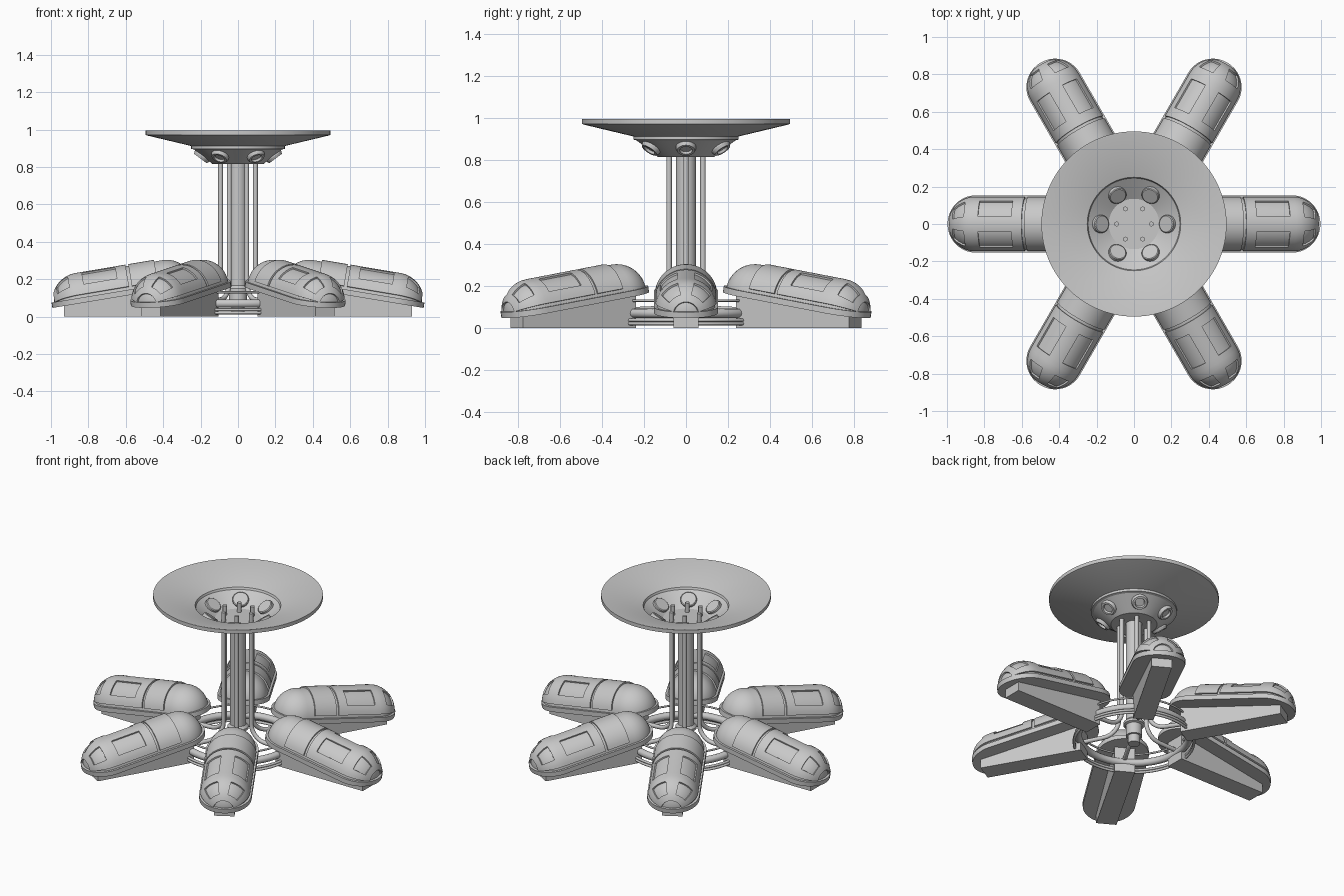
import bpy, bmesh, math
from mathutils import Matrix, Vector
from math import sin, cos, pi, radians

if "Cube" in bpy.data.objects:
    bpy.data.objects.remove(bpy.data.objects["Cube"])

MAT = bpy.data.materials.new("light_grey")
MAT.diffuse_color = (0.58, 0.58, 0.58, 1)
MAT.use_nodes = True
MAT.node_tree.nodes["Principled BSDF"].inputs["Base Color"].default_value = MAT.diffuse_color


def finish(name, bm, thick=0, angle=35, recalc=True):
    if recalc:
        bmesh.ops.recalc_face_normals(bm, faces=bm.faces)
    me = bpy.data.meshes.new(name)
    bm.to_mesh(me)
    bm.free()
    me.materials.append(MAT)
    ob = bpy.data.objects.new(name, me)
    bpy.context.collection.objects.link(ob)
    bpy.ops.object.select_all(action='DESELECT')
    ob.select_set(True)
    bpy.context.view_layer.objects.active = ob
    if thick:
        m = ob.modifiers.new("thickness", 'SOLIDIFY')
        m.thickness, m.offset = thick, 0
        bpy.ops.object.modifier_apply(modifier=m.name)
    bpy.ops.object.shade_smooth_by_angle(angle=radians(angle))
    return ob


def grid(bm, rows, closed_u=False, closed_v=False, keep=None):
    vs = [[bm.verts.new(p) for p in r] for r in rows]
    n, m = len(vs), len(vs[0])
    for i in range(n if closed_u else n - 1):
        for j in range(m if closed_v else m - 1):
            if keep is None or keep(i, j):
                a, b = (i + 1) % n, (j + 1) % m
                bm.faces.new((vs[i][j], vs[a][j], vs[a][b], vs[i][b]))


def lathe(name, profile, seg=64, closed=False, angle=20):
    bm = bmesh.new()
    grid(bm, [[(r * cos(2 * pi * k / seg), r * sin(2 * pi * k / seg), z) for r, z in profile]
              for k in range(seg)], closed_u=True, closed_v=closed)
    bmesh.ops.remove_doubles(bm, verts=bm.verts, dist=1e-5)
    return finish(name, bm, angle=angle)


def ring(name, R, r, z, n=12):
    return lathe(name, [(R + r * cos(2 * pi * k / n), z + r * sin(2 * pi * k / n))
                        for k in range(n)], closed=True, angle=60)


def six(ob, local=Matrix()):
    """Repeat a part six times around the centre, sharing its mesh."""
    for k in range(6):
        o = ob if k == 0 else ob.copy()
        if k:
            bpy.context.collection.objects.link(o)
        o.name = f"{ob.name.split('.')[0]}_{k + 1}" if k else ob.name
        o.matrix_world = Matrix.Rotation(k * pi / 3, 4, 'Z') @ local


# ---- dish with a bowl in the middle
lathe("dish", [(0, .815), (.135, .815), (.235, .893), (.25, .897), (.25, .912), (.485, .968),
               (.495, .972), (.495, .995), (.487, .995), (.25, .925), (.245, .912),
               (.135, .84), (0, .84)], seg=96)

# ---- portholes through the bowl wall
port = lathe("porthole", [(0, -.026), (.043, -.026), (.048, -.022), (.048, .012), (.042, .026),
                          (.03, .026), (.026, .014), (0, .014)], seg=32)
normal = Vector((.6, 0, -.8))
six(port, Matrix.Translation((.186, 0, .866)) @ normal.to_track_quat('Z', 'Y').to_matrix().to_4x4())

# ---- central column
lathe("column", [(0, .01), (.036, .01), (.036, .06), (.048, .06), (.048, .13), (.062, .135),
                 (.062, .15), (.048, .165), (.048, .825), (0, .825)], seg=32)

# ---- rods that bend outward at the foot
path = [(.093, .9), (.093, .19)]
path += [(.193 - .1 * cos(a), .19 - .1 * sin(a)) for a in [radians(15 * k) for k in range(1, 7)]]
path += [(.33, .085)]
bm = bmesh.new()
rows = []
for i, (x, z) in enumerate(path):
    p, q = path[max(i - 1, 0)], path[min(i + 1, len(path) - 1)]
    t = Vector((q[0] - p[0], 0, q[1] - p[1])).normalized()
    side = Vector((t.z, 0, -t.x))
    rows.append([Vector((x, 0, z)) + .013 * (cos(a) * side + sin(a) * Vector((0, 1, 0)))
                 for a in [2 * pi * k / 12 for k in range(12)]])
grid(bm, rows, closed_v=True)
bmesh.ops.holes_fill(bm, edges=[e for e in bm.edges if e.is_boundary], sides=0)
six(finish("rod", bm, angle=40))

# ---- rings round the base
ring("thick_ring", .325, .022, .07)
ring("lower_ring", .35, .008, .02, 8)
ring("middle_ring", .35, .008, .037, 8)
ring("upper_ring", .33, .006, .13, 8)

# ---- pods: half capsules, tilted down outward
L, R = .235, .14
TILT = Matrix.Translation((.612, 0, .125)) @ Matrix.Rotation(radians(9.5), 4, 'Y')


def surf(s, t, rad):
    """Capsule point: past +-L the station s turns into an angle over the end."""
    over = s - L if s > L else s + L if s < -L else 0
    x, rho = max(-L, min(L, s)) + rad * sin(over), rad * cos(over)
    return (x, rho * cos(t), rho * sin(t))


def frange(a, b, n):
    return [a + (b - a) * k / n for k in range(n + 1)]


bm = bmesh.new()
stations = frange(-L - pi / 2, -L, 10) + frange(L, L + pi / 2, 10)
grid(bm, [[surf(s, t, R) for t in frange(0, pi, 28)] for s in stations])
bmesh.ops.remove_doubles(bm, verts=bm.verts, dist=1e-5)
bmesh.ops.holes_fill(bm, edges=[e for e in bm.edges if e.is_boundary], sides=0)
six(finish("pod_body", bm), TILT)

# ---- raised shells over the pods, with window openings left out
half = frange(12, 34, 3) + frange(34, 74, 5)[1:] + [82, 90]
thetas = [radians(d) for d in half + [180 - d for d in reversed(half[:-1])]]


def shell(name, stations, windows):
    def keep(i, j):
        s = (stations[i] + stations[i + 1]) / 2
        t = math.degrees((thetas[j] + thetas[j + 1]) / 2)
        t = min(t, 180 - t)
        return not any(a < s < b and 34 < t < 74 for a, b in windows)
    b = bmesh.new()
    grid(b, [[surf(s, t, R + .003) for t in thetas] for s in stations], keep=keep)
    bmesh.ops.delete(b, geom=[v for v in b.verts if not v.link_faces], context='VERTS')
    six(finish(name, b, thick=.012), TILT)


shell("pod_band", [-.19, -.05], [])
nose = [L + radians(d) for d in (0, 10, 18, 26, 34, 42, 50, 58, 66)]
shell("pod_window_shell", [-.035, .022, .202] + nose, [(.022, .202), (nose[2], nose[6])])

# ---- rim along the lower edge of each pod
outline = [(L + .153 * cos(a), .153 * sin(a)) for a in frange(-pi / 2, pi / 2, 20)]
outline += [(-x, -y) for x, y in outline]
bm = bmesh.new()
grid(bm, [[(x, y, z) for x, y in outline] for z in (-.015, .014)], closed_v=True)
bmesh.ops.holes_fill(bm, edges=[e for e in bm.edges if e.is_boundary], sides=0)
six(finish("pod_rim", bm), TILT)

# ---- wedge supports from the ground to the pod undersides
bm = bmesh.new()
side = [(.31, 0), (.93, 0), (.93, .07), (.31, .172)]
grid(bm, [[(x, y, z) for x, z in side] for y in (-.06, .06)], closed_v=True)
bmesh.ops.holes_fill(bm, edges=[e for e in bm.edges if e.is_boundary], sides=0)
six(finish("pod_support", bm))
